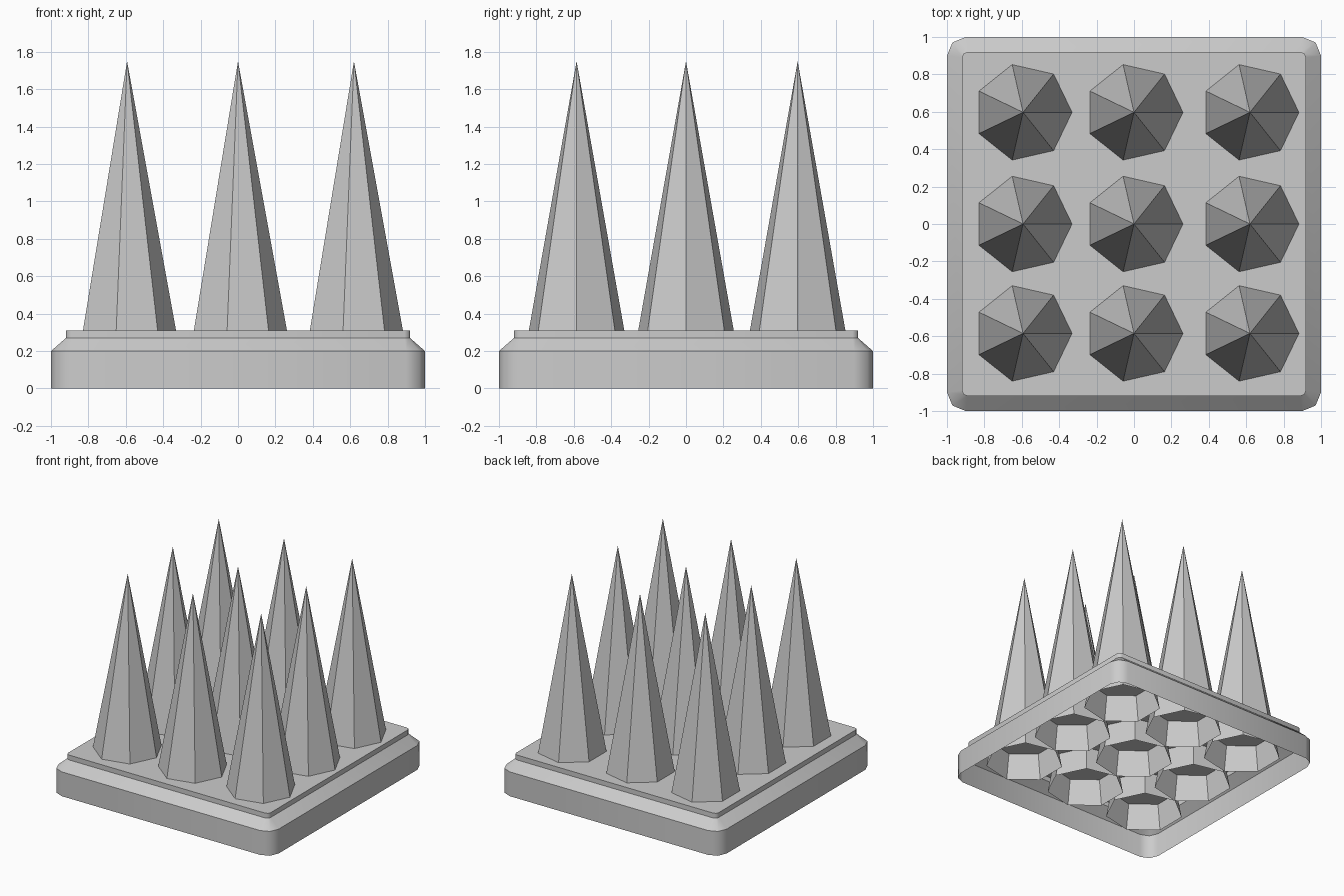
import bpy, bmesh
from math import radians, cos, sin, pi

if "Cube" in bpy.data.objects:
    bpy.data.objects.remove(bpy.data.objects["Cube"])


def ring(half, r, z):
    """Rounded-square outline, two segments per corner."""
    pts = []
    for k, (sx, sy) in enumerate([(1, 1), (-1, 1), (-1, -1), (1, -1)]):
        for s in range(3):
            a = k * pi / 2 + s * pi / 4
            pts.append((sx * (half - r) + r * cos(a), sy * (half - r) + r * sin(a), z))
    return pts


def make_object(name, bm):
    bmesh.ops.recalc_face_normals(bm, faces=bm.faces)
    mesh = bpy.data.meshes.new(name)
    bm.to_mesh(mesh)
    bm.free()
    obj = bpy.data.objects.new(name, mesh)
    bpy.context.collection.objects.link(obj)
    return obj


# Base tray: open underneath, stepped rim, flat top
bm = bmesh.new()
profile = [(1.0, 0.1, 0.0), (1.0, 0.1, 0.2), (0.92, 0.03, 0.27), (0.92, 0.03, 0.31)]
rings = [[bm.verts.new(p) for p in ring(*step)] for step in profile]
for lower, upper in zip(rings, rings[1:]):
    n = len(lower)
    for i in range(n):
        j = (i + 1) % n
        bm.faces.new((lower[i], lower[j], upper[j], upper[i]))
bm.faces.new(rings[-1])
# An open shell: orient faces outward explicitly through the helper
base = make_object("base_tray", bm)
bpy.context.view_layer.objects.active = base
base.select_set(True)
bpy.ops.object.shade_smooth_by_angle(angle=radians(47))

# Spikes: seven-sided, open at the bottom, reaching down through the base top
SIDES, RADIUS, BOTTOM, TIP = 7, 0.3, 0.1, 1.75
for row, y in enumerate((-0.585, 0.0, 0.597)):
    for col, x in enumerate((-0.593, 0.0, 0.62)):
        bm = bmesh.new()
        tip = bm.verts.new((0, 0, TIP))
        foot = [bm.verts.new((RADIUS * cos(2 * pi * i / SIDES),
                              RADIUS * sin(2 * pi * i / SIDES), BOTTOM)) for i in range(SIDES)]
        for i in range(SIDES):
            bm.faces.new((foot[i], foot[(i + 1) % SIDES], tip))
        spike = make_object(f"spike_{row + 1}_{col + 1}", bm)
        spike.location = (x, y, 0)
